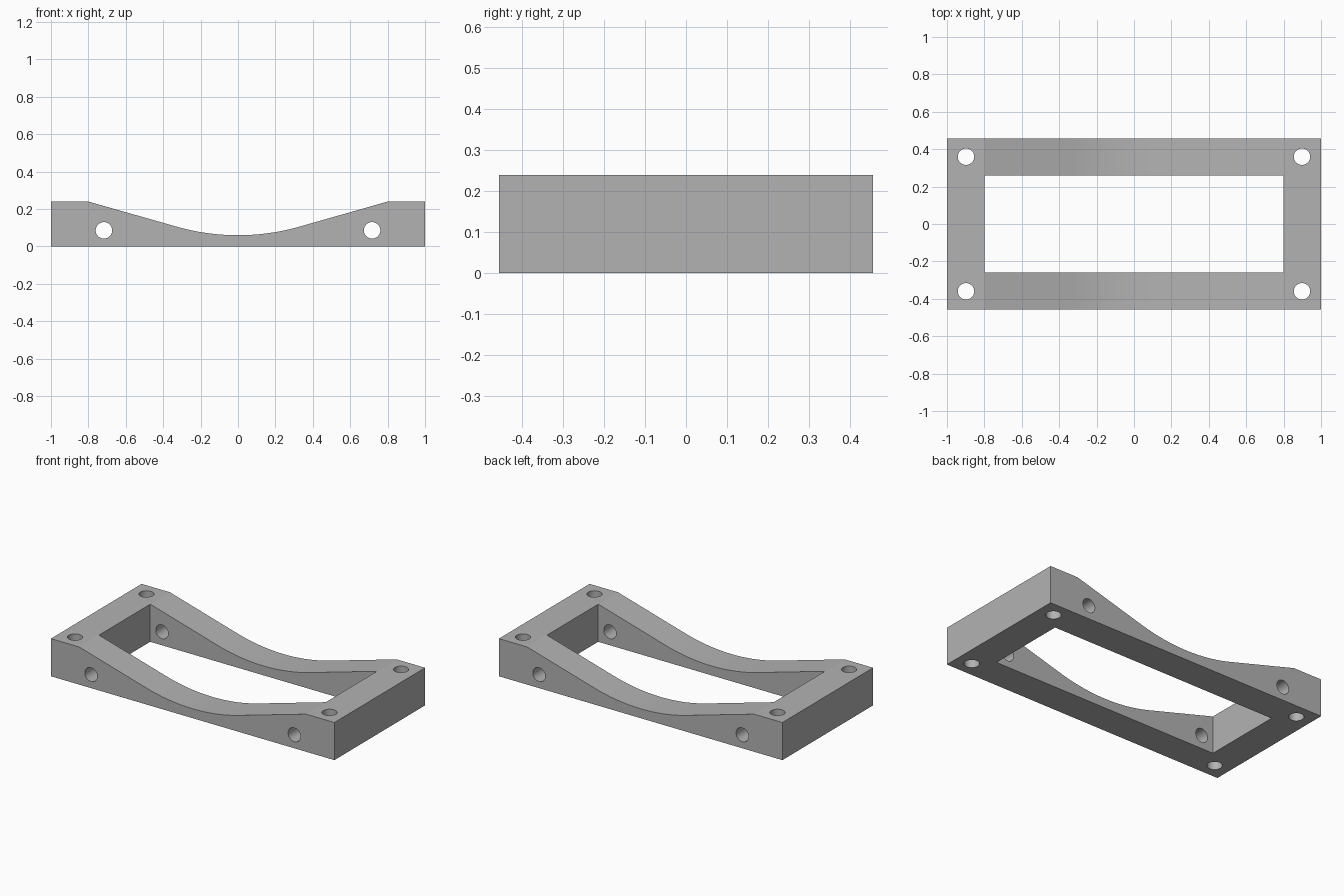
import bpy
import bmesh
from math import sin, cos, acos, atan2, hypot, pi

cube = bpy.data.objects.get("Cube")
if cube:
    bpy.data.objects.remove(cube, do_unlink=True)

LENGTH, DEPTH, HEIGHT = 2.0, 0.914, 0.24
DIP_X, DIP_Z, DIP_RADIUS = 0.8, 0.06, 1.2
WINDOW_X, WINDOW_Y = 1.6, 0.516
HOLE_RADIUS = 0.044

# Single grey material
grey = bpy.data.materials.new("grey")
grey.use_nodes = True
colour = (0.45, 0.45, 0.45, 1)
grey.diffuse_color = colour
grey.node_tree.nodes["Principled BSDF"].inputs["Base Color"].default_value = colour


def extrude_profile(name, points, depth):
    """Prism along y from an x-z outline."""
    bm = bmesh.new()
    face = bm.faces.new([bm.verts.new((x, -depth / 2, z)) for x, z in points])
    out = bmesh.ops.extrude_face_region(bm, geom=[face])
    moved = [v for v in out["geom"] if isinstance(v, bmesh.types.BMVert)]
    bmesh.ops.translate(bm, verts=moved, vec=(0, depth, 0))
    bmesh.ops.recalc_face_normals(bm, faces=bm.faces)
    mesh = bpy.data.meshes.new(name)
    bm.to_mesh(mesh)
    bm.free()
    obj = bpy.data.objects.new(name, mesh)
    bpy.context.collection.objects.link(obj)
    mesh.materials.append(grey)
    return obj


def cut(target, cutter):
    """Subtract the cutter from the target and discard it."""
    cutter.hide_render = True
    cutter.data.materials.clear()
    cutter.data.materials.append(grey)
    bpy.ops.object.select_all(action="DESELECT")
    target.select_set(True)
    bpy.context.view_layer.objects.active = target
    mod = target.modifiers.new("cut", "BOOLEAN")
    mod.operation, mod.solver, mod.object = "DIFFERENCE", "EXACT", cutter
    bpy.ops.object.modifier_apply(modifier=mod.name)
    bpy.data.objects.remove(cutter, do_unlink=True)


def hole(target, location, rotation, depth):
    bpy.ops.mesh.primitive_cylinder_add(vertices=40, radius=HOLE_RADIUS, depth=depth,
                                        location=location, rotation=rotation)
    cut(target, bpy.context.object)


# Side outline: flat ends, straight slopes tangent to a shallow arc
rise = DIP_RADIUS + DIP_Z - HEIGHT
angle = atan2(DIP_X, rise) - acos(DIP_RADIUS / hypot(DIP_X, rise))
steps = 32
arc = []
for i in range(steps + 1):
    a = angle * (1 - 2 * i / steps)
    arc.append((DIP_RADIUS * sin(a), DIP_Z + DIP_RADIUS * (1 - cos(a))))
half = LENGTH / 2
outline = [(-half, 0), (half, 0), (half, HEIGHT), (DIP_X, HEIGHT), *arc,
           (-DIP_X, HEIGHT), (-half, HEIGHT)]
frame = extrude_profile("dipped_frame", outline, DEPTH)

# Rectangular window through the middle
bpy.ops.mesh.primitive_cube_add(size=1)
window = bpy.context.object
window.scale = (WINDOW_X, WINDOW_Y, 2)
cut(frame, window)

# Vertical corner holes and cross holes through both rails
for sx in (-1, 1):
    for sy in (-1, 1):
        hole(frame, (sx * 0.898, sy * 0.36, 0.12), (0, 0, 0), 1)
    hole(frame, (sx * 0.717, 0, 0.086), (pi / 2, 0, 0), 2)

# Smooth arc and bores, keep the hard edges
bpy.ops.object.select_all(action="DESELECT")
frame.select_set(True)
bpy.context.view_layer.objects.active = frame
bpy.ops.object.shade_smooth_by_angle(angle=pi / 15)
